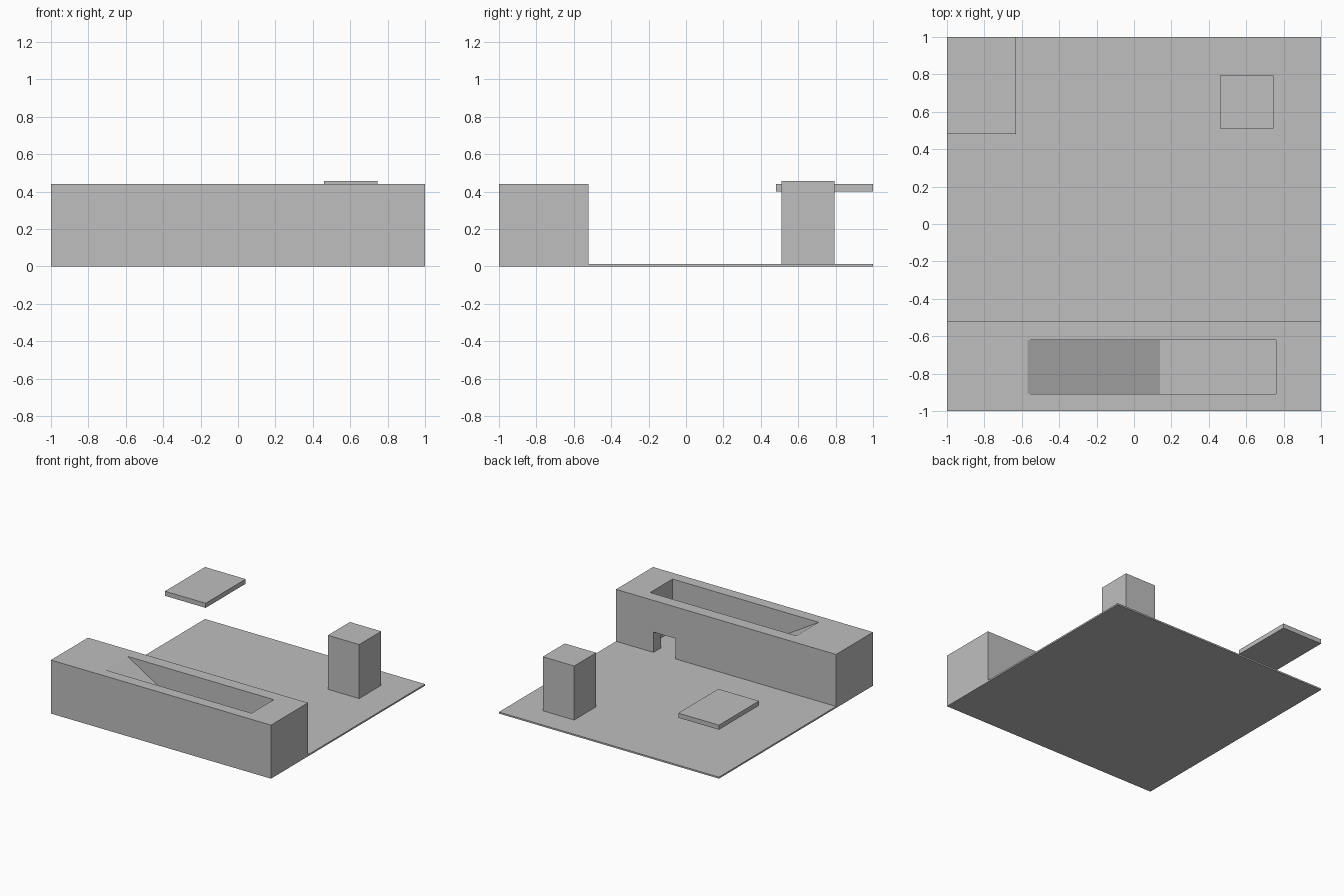
import bpy
import bmesh
from mathutils import Vector

default_cube = bpy.data.objects.get("Cube")
if default_cube:
    bpy.data.objects.remove(default_cube, do_unlink=True)

FLOOR = 0.013      # top of the base plate
BLOCK_TOP = 0.44

# Single flat colour
grey = bpy.data.materials.new("plain grey")
grey.use_nodes = True
colour = (0.52, 0.52, 0.52, 1.0)
grey.diffuse_color = colour
grey.node_tree.nodes["Principled BSDF"].inputs["Base Color"].default_value = colour


def prism(name, outline, extrude):
    """Extrude a flat outline of 3D points along a vector."""
    bm = bmesh.new()
    base = bm.faces.new([bm.verts.new(p) for p in outline])
    result = bmesh.ops.extrude_face_region(bm, geom=[base], use_keep_orig=True)
    moved = [v for v in result["geom"] if isinstance(v, bmesh.types.BMVert)]
    bmesh.ops.translate(bm, verts=moved, vec=Vector(extrude))
    bmesh.ops.recalc_face_normals(bm, faces=bm.faces)
    mesh = bpy.data.meshes.new(name)
    bm.to_mesh(mesh)
    bm.free()
    mesh.materials.append(grey)
    obj = bpy.data.objects.new(name, mesh)
    bpy.context.collection.objects.link(obj)
    return obj


def box(name, x, y, z):
    outline = [(x[0], y[0], z[0]), (x[1], y[0], z[0]),
               (x[1], y[1], z[0]), (x[0], y[1], z[0])]
    return prism(name, outline, (0, 0, z[1] - z[0]))


def cut(target, cutter):
    mod = target.modifiers.new(cutter.name, "BOOLEAN")
    mod.operation = "DIFFERENCE"
    mod.solver = "EXACT"
    mod.object = cutter
    cutter.hide_render = True
    cutter.hide_viewport = True


# Base plate and long front block share one stepped side profile
side = [(-1, 0), (1, 0), (1, FLOOR), (-0.52, FLOOR), (-0.52, BLOCK_TOP), (-1, BLOCK_TOP)]
ground_and_block = prism("ground_and_block", [(-1, y, z) for y, z in side], (2, 0, 0))

# Sunken passage: a ramp running down to a level floor
ramp_start, ramp_end, pit_end = -0.57, 0.14, 0.76
above = 0.1
pit = [(ramp_start, BLOCK_TOP), (ramp_end, FLOOR), (pit_end, FLOOR),
       (pit_end, BLOCK_TOP + above), (ramp_start, BLOCK_TOP + above)]
pit_cutter = prism("pit_cutter", [(x, -0.91, z) for x, z in pit], (0, 0.29, 0))
cut(ground_and_block, pit_cutter)

# Doorway from the passage out to the yard
door_cutter = box("door_cutter", (0.46, 0.66), (-0.7, -0.52), (FLOOR, 0.18))
cut(ground_and_block, door_cutter)

# Free-standing pillar and floating slab
box("pillar", (0.46, 0.745), (0.51, 0.795), (FLOOR, 0.457))
box("floating_slab", (-1, -0.63), (0.48, 1), (0.402, BLOCK_TOP))
